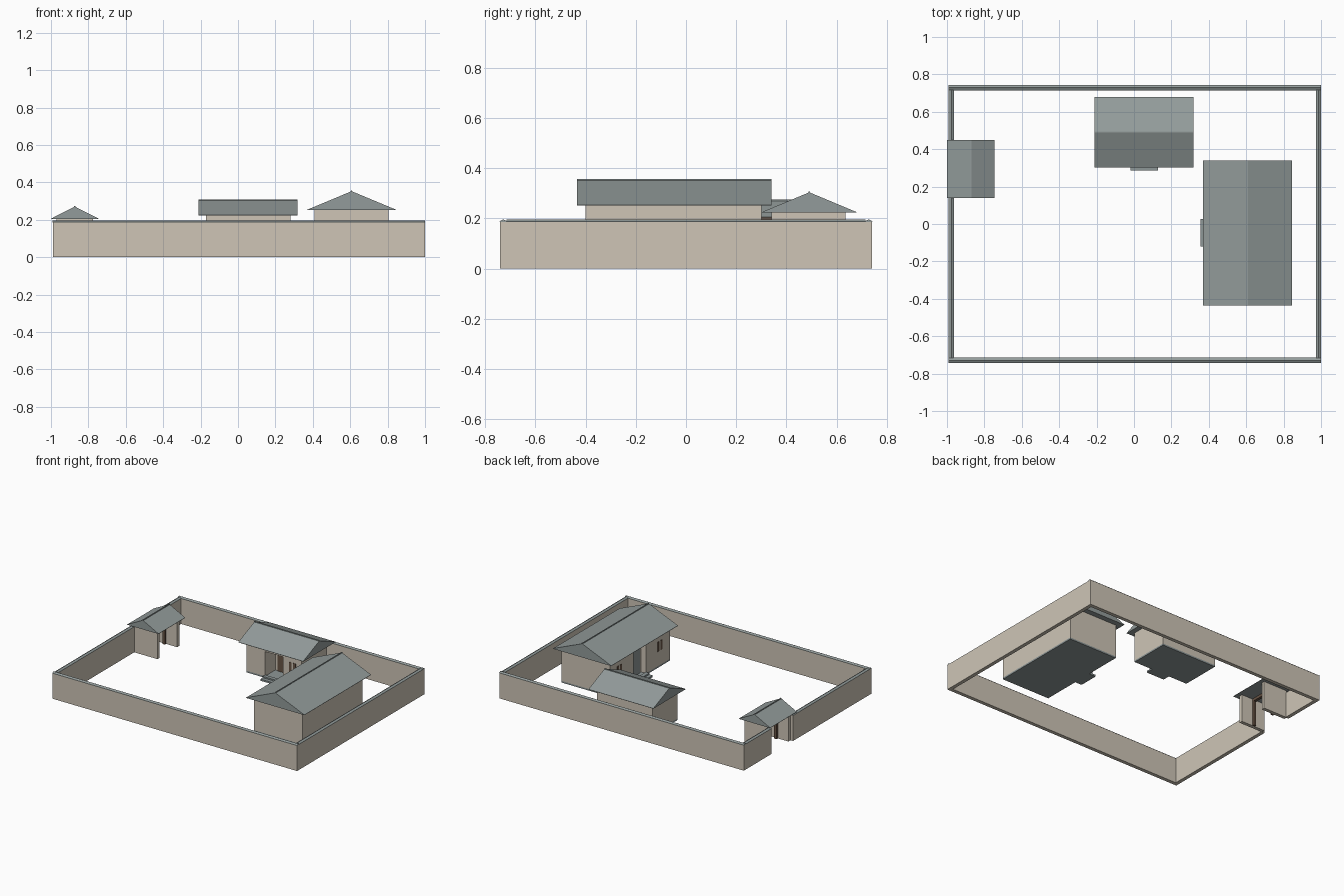
import bpy, bmesh

if "Cube" in bpy.data.objects:
    bpy.data.objects.remove(bpy.data.objects["Cube"])


def material(name, r, g, b):
    m = bpy.data.materials.new(name)
    m.diffuse_color = (r, g, b, 1)
    m.use_nodes = True
    m.node_tree.nodes["Principled BSDF"].inputs["Base Color"].default_value = m.diffuse_color
    return m


PLASTER = material("warm plaster", 0.62, 0.56, 0.47)
TILE = material("grey roof tile", 0.29, 0.33, 0.325)
STONE = material("grey stone", 0.27, 0.31, 0.31)
WOOD = material("dark wood", 0.14, 0.09, 0.06)


def make(name, verts, faces, mat):
    me = bpy.data.meshes.new(name)
    me.from_pydata(verts, [], faces)
    bm = bmesh.new()
    bm.from_mesh(me)
    bmesh.ops.recalc_face_normals(bm, faces=bm.faces)
    bm.to_mesh(me)
    bm.free()
    me.materials.append(mat)
    ob = bpy.data.objects.new(name, me)
    bpy.context.collection.objects.link(ob)
    return ob


def box(name, x0, x1, y0, y1, z0, z1, mat):
    v = [(x, y, z) for z in (z0, z1) for x, y in ((x0, y0), (x1, y0), (x1, y1), (x0, y1))]
    f = [(0, 1, 2, 3), (4, 5, 6, 7)] + [(i, (i + 1) % 4, 4 + (i + 1) % 4, 4 + i) for i in range(4)]
    return make(name, v, f, mat)


def gable(name, x0, x1, y0, y1, z0, z1, axis, mat, lip=0.002):
    """Roof prism with a thin eave edge; the ridge follows the given axis."""
    a, b, c, d = (y0, y1, x0, x1) if axis == 'x' else (x0, x1, y0, y1)
    prof = [(a, z0), (b, z0), (b, z0 + lip), ((a + b) / 2, z1), (a, z0 + lip)]
    v = [(e, p, z) if axis == 'x' else (p, e, z) for e in (c, d) for p, z in prof]
    f = [tuple(range(5)), tuple(range(5, 10))]
    f += [(i, (i + 1) % 5, 5 + (i + 1) % 5, 5 + i) for i in range(5)]
    return make(name, v, f, mat)


def roof(name, x0, x1, y0, y1, z0, z1, axis):
    gable(name, x0, x1, y0, y1, z0, z1, axis, TILE)
    xm, ym, w = (x0 + x1) / 2, (y0 + y1) / 2, 0.003
    if axis == 'x':
        box(name + "_ridge", x0, x1, ym - w, ym + w, z1 - 0.006, z1 + 0.004, TILE)
    else:
        box(name + "_ridge", xm - w, xm + w, y0, y1, z1 - 0.006, z1 + 0.004, TILE)


def wall(name, x0, x1, y0, y1):
    box(name, x0, x1, y0, y1, 0, 0.186, PLASTER)
    axis = 'x' if x1 - x0 > y1 - y0 else 'y'
    gable(name + "_coping", x0 - 0.001, x1, y0 - 0.001, y1 + 0.001, 0.186, 0.196, axis, TILE)


# Courtyard wall, with a gap on the left for the gate
wall("front_wall", -0.99, 1.0, -0.742, -0.715)
wall("back_wall", -0.99, 1.0, 0.715, 0.742)
wall("right_wall", 0.973, 1.0, -0.715, 0.715)
wall("left_wall_front", -0.99, -0.963, -0.715, 0.17)
wall("left_wall_back", -0.99, -0.963, 0.42, 0.715)


def hall(name, lo, hi, near, far, eave, recess, door_mid, wins, win_z, flip):
    """Hall whose front lies at 'near'; flip swaps x and y for the side hall."""
    def part(n, a0, a1, b0, b1, z0, z1, mat):
        if flip:
            return box(name + n, b0, b1, a0, a1, z0, z1, mat)
        return box(name + n, a0, a1, b0, b1, z0, z1, mat)

    base = 0.012
    d0, d1 = door_mid - 0.073, door_mid + 0.073
    part("_plinth", lo, hi, near, far, 0, base, STONE)
    # Body with a recessed doorway
    part("_rear_body", lo, hi, near + recess, far, base, eave, PLASTER)
    part("_body_a", lo, d0, near, near + recess, base, eave, PLASTER)
    part("_body_b", d1, hi, near, near + recess, base, eave, PLASTER)
    part("_door_header", d0, d1, near, near + recess, eave - 0.03, eave, PLASTER)
    back = near + recess
    part("_door", d0 + 0.02, d1 - 0.02, back - 0.005, back, base, eave - 0.05,
         STONE if flip else WOOD)
    # Two entrance steps
    part("_lower_step", d0, d1, near - 0.055, near, 0, 0.012, STONE)
    part("_upper_step", d0, d1, near - 0.028, near, 0, 0.022, STONE)
    # Paired window panes
    for i, w in enumerate(wins):
        for j, s in enumerate((-1, 1)):
            c = w + s * 0.017
            part(f"_window_{i}_{j}", c - 0.010, c + 0.010, near - 0.003, near + 0.002,
                 win_z[0], win_z[1], WOOD)


# Back hall, facing the front
hall("back_hall", -0.17, 0.28, 0.34, 0.635, 0.223, 0.12, 0.055,
     (0.205,), (0.10, 0.17), False)
roof("back_hall_roof", -0.21, 0.318, 0.303, 0.68, 0.223, 0.304, 'x')

# Side hall, facing the left
hall("side_hall", -0.40, 0.30, 0.41, 0.805, 0.252, 0.04, -0.047,
     (-0.28, 0.19), (0.12, 0.19), True)
roof("side_hall_roof", 0.37, 0.845, -0.435, 0.34, 0.252, 0.353, 'y')

# Gatehouse
for n, y in (("front", 0.17), ("back", 0.40)):
    box("gate_pier_" + n, -0.97, -0.775, y, y + 0.025, 0, 0.204, PLASTER)
for n, y in (("front", 0.195), ("back", 0.385)):
    box("gate_jamb_" + n, -0.885, -0.865, y, y + 0.015, 0, 0.185, WOOD)
box("gate_lintel", -0.885, -0.865, 0.195, 0.40, 0.185, 0.204, WOOD)
roof("gate_roof", -1.0, -0.745, 0.14, 0.45, 0.204, 0.271, 'y')
